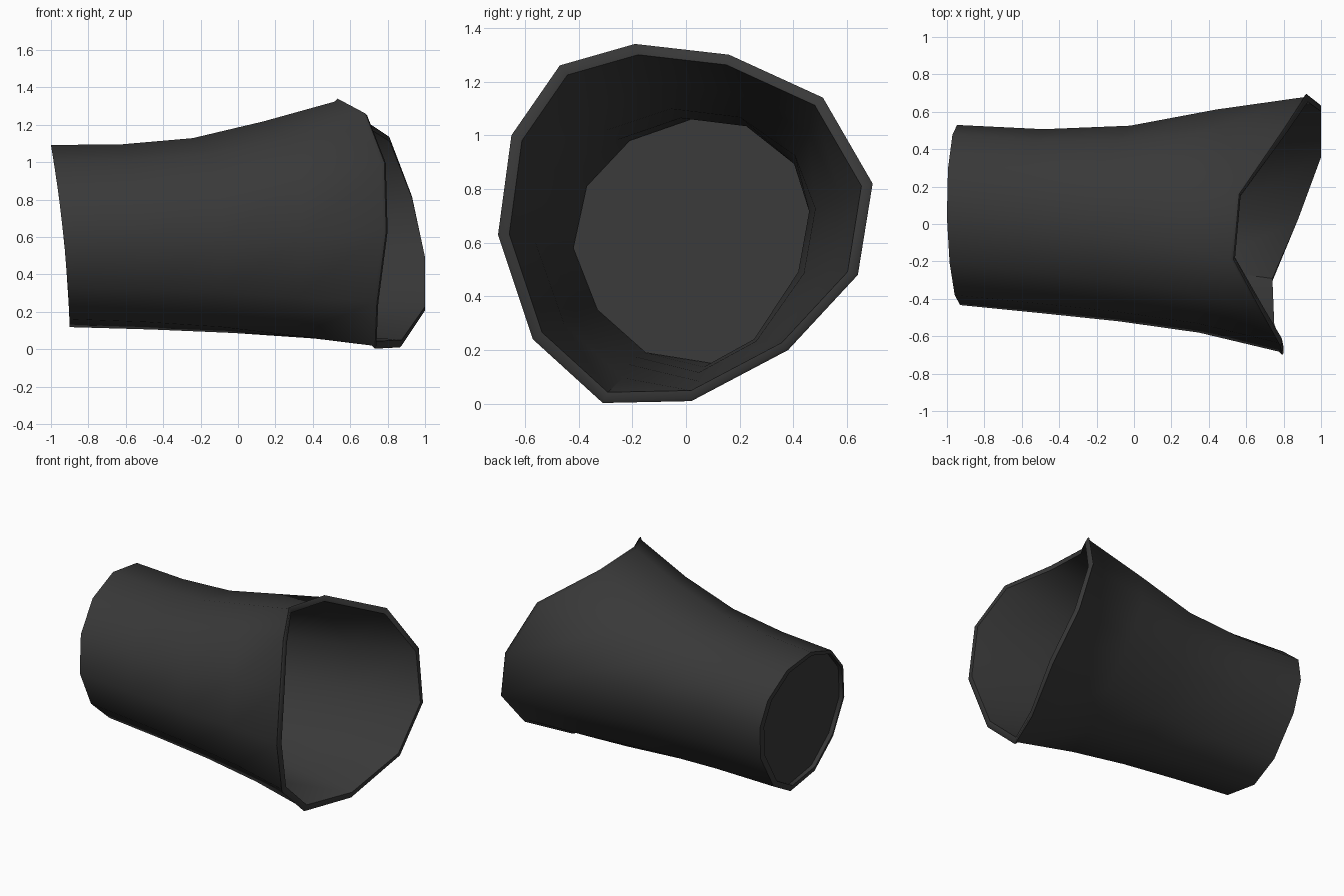
import bpy, bmesh
from math import radians
from mathutils import Vector

if "Cube" in bpy.data.objects:
    bpy.data.objects.remove(bpy.data.objects["Cube"])

# Outer lip outline at the flared mouth (x, y, z)
mouth = [Vector(p) for p in (
    (.54, -.19, 1.34), (.57, .16, 1.30), (.81, .51, 1.14), (.93, .695, .82),
    (1.0, .64, .48), (1.0, .38, .20), (.875, .02, .01), (.74, -.31, .003),
    (.75, -.57, .24), (.80, -.70, .63), (.79, -.65, 1.0), (.69, -.47, 1.26))]
# Inner outline at the narrow end (y, z)
narrow = [(.02, 1.06), (.26, 1.03), (.43, .89), (.48, .72), (.44, .50), (.28, .25),
          (.10, .15), (-.15, .19), (-.33, .35), (-.42, .58), (-.37, .81), (-.21, .98)]
# Flare curve: distance along the tube, share of the widening, bend in y and z
flare = [(0, 0, 0, 0), (.25, .05, -.03, -.008), (.5, .21, -.035, -.012),
         (.75, .58, -.003, -.008), (1, 1, 0, 0)]


def mouth_ring(scale, dx):
    return [Vector((p.x + dx, p.y * scale, .67 + (p.z - .67) * scale)) for p in mouth]


def narrow_ring(scale, shift, dx=0):
    ring = []
    for y, z in narrow:
        y, z = .03 + shift + (y - .03) * scale, .605 + (z - .605) * scale
        u = (1.09 - z) / .97
        ring.append(Vector((-1 + .1 * u + .07 * u * (1 - u) + dx, y, z)))
    return ring


def blend(a, b, t, f, dy, dz):
    return [Vector((p.x + (q.x - p.x) * t,
                    p.y + (q.y - p.y) * f + dy,
                    p.z + (q.z - p.z) * f + dz)) for p, q in zip(a, b)]


def finish(bm, name):
    bmesh.ops.recalc_face_normals(bm, faces=bm.faces)
    mesh = bpy.data.meshes.new(name)
    bm.to_mesh(mesh)
    bm.free()
    obj = bpy.data.objects.new(name, mesh)
    bpy.context.collection.objects.link(obj)
    mesh.materials.append(dark)
    bpy.ops.object.select_all(action='DESELECT')
    obj.select_set(True)
    bpy.context.view_layer.objects.active = obj
    bpy.ops.object.shade_smooth_by_angle(angle=radians(42))


dark = bpy.data.materials.new("dark_grey")
dark.diffuse_color = (.04, .04, .04, 1)
dark.use_nodes = True
dark.node_tree.nodes["Principled BSDF"].inputs["Base Color"].default_value = dark.diffuse_color

outer_end, outer_mouth = narrow_ring(1.07, .018), mouth_ring(.975, -.025)
inner_end, inner_mouth = narrow_ring(1, 0), mouth_ring(.94, 0)

# Tube wall: outside, lip, inside, joined back at the narrow rim
rings = [blend(outer_end, outer_mouth, *step) for step in flare]
rings += [mouth_ring(1, -.008), mouth_ring(.985, 0)]
rings += [blend(inner_end, inner_mouth, *step) for step in reversed(flare)]
bm = bmesh.new()
loops = [[bm.verts.new(p) for p in ring] for ring in rings]
n = len(mouth)
for a, b in zip(loops, loops[1:] + loops[:1]):
    for i in range(n):
        j = (i + 1) % n
        bm.faces.new((a[i], a[j], b[j], b[i]))
finish(bm, "tube_wall")

# Slightly recessed disc closing the narrow end
bm = bmesh.new()
bm.faces.new([bm.verts.new(p) for p in narrow_ring(1, 0, .03)])
finish(bm, "end_cap")
